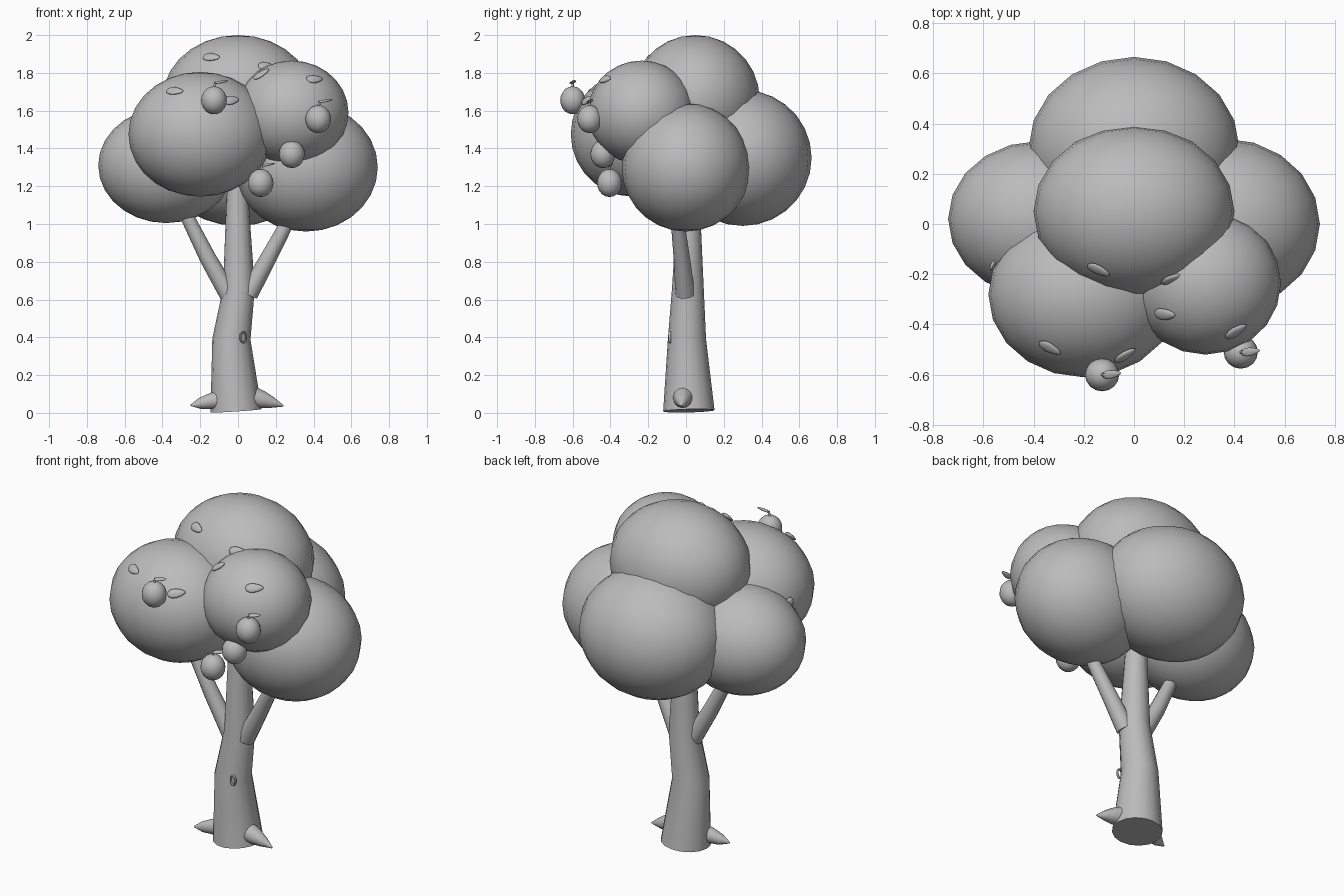
import bpy, bmesh, math
from mathutils import Vector, Matrix

if "Cube" in bpy.data.objects:
    bpy.data.objects.remove(bpy.data.objects["Cube"])

grey = bpy.data.materials.new("plain_grey")
grey.diffuse_color = (0.5, 0.5, 0.5, 1)
grey.use_nodes = True
grey.node_tree.nodes["Principled BSDF"].inputs["Base Color"].default_value = grey.diffuse_color


def finish(name, bm, angle=60):
    bmesh.ops.recalc_face_normals(bm, faces=bm.faces)
    me = bpy.data.meshes.new(name)
    bm.to_mesh(me)
    bm.free()
    me.materials.append(grey)
    ob = bpy.data.objects.new(name, me)
    bpy.context.collection.objects.link(ob)
    bpy.ops.object.select_all(action='DESELECT')
    ob.select_set(True)
    bpy.context.view_layer.objects.active = ob
    bpy.ops.object.shade_smooth_by_angle(angle=math.radians(angle))
    return ob


def ellipsoid(name, centre, radii, seg=20, rings=14):
    bm = bmesh.new()
    bmesh.ops.create_uvsphere(bm, u_segments=seg, v_segments=rings, radius=1,
                              matrix=Matrix.Translation(centre) @ Matrix.Diagonal((*radii, 1)))
    return finish(name, bm)


def tube(name, path, radii, sides=12):
    """Capped tube through the path with one radius per point."""
    pts = [Vector(p) for p in path]
    bm = bmesh.new()
    rings = []
    for i, p in enumerate(pts):
        d = (pts[min(i + 1, len(pts) - 1)] - pts[max(i - 1, 0)]).normalized()
        u = d.cross(Vector((0, 1, 0))).normalized()
        v = d.cross(u)
        rings.append([bm.verts.new(p + radii[i] * (u * math.cos(a) + v * math.sin(a)))
                      for a in (2 * math.pi * k / sides for k in range(sides))])
    for a, b in zip(rings, rings[1:]):
        for k in range(sides):
            n = (k + 1) % sides
            bm.faces.new((a[k], a[n], b[n], b[k]))
    bm.faces.new(rings[0])
    bm.faces.new(rings[-1])
    return finish(name, bm, 45)


def leaf(name, centre, normal, along, length, width, thick):
    """Flat pointed leaf lying across the normal."""
    z = Vector(normal).normalized()
    x = Vector(along)
    x = (x - z * x.dot(z)).normalized()
    y = z.cross(x)
    frame = Matrix((x, y, z)).transposed().to_4x4()
    bm = bmesh.new()
    bmesh.ops.create_uvsphere(bm, u_segments=12, v_segments=8, radius=1)
    for v in bm.verts:
        taper = 1 - 0.3 * v.co.x
        v.co = Vector((v.co.x * length / 2, v.co.y * taper * width / 2, v.co.z * thick / 2))
    bmesh.ops.transform(bm, matrix=Matrix.Translation(centre) @ frame, verts=bm.verts)
    return finish(name, bm)


# Crown of overlapping foliage balls
crown = {
    "top": ((0, .05, 1.66), (.40, .34, .34)),
    "back": ((0, .30, 1.35), (.42, .365, .36)),
    "left": ((-.38, .02, 1.31), (.36, .31, .305)),
    "right": ((.36, 0, 1.30), (.38, .34, .34)),
    "front_left": ((-.20, -.28, 1.475), (.38, .33, .33)),
    "front_right": ((.285, -.235, 1.59), (.30, .285, .275)),
}
for key, (c, r) in crown.items():
    ellipsoid("foliage_" + key, c, r)

# Trunk and two branches
tube("trunk", [(-.01, .015, .011), (-.035, .005, .39), (.005, .01, .66), (-.005, .015, 1.25)],
     [.136, .101, .084, .052], 16)
tube("branch_left", [(-.045, 0, .62), (-.16, -.005, .82), (-.30, -.02, 1.10)], [.05, .044, .034])
tube("branch_right", [(.055, -.005, .63), (.15, -.02, .80), (.29, -.05, 1.06)], [.052, .044, .034])

# Pointed roots
tube("root_left", [(-.09, -.02, .07), (-.14, -.03, .063), (-.20, -.04, .05), (-.25, -.05, .04)],
     [.052, .043, .03, .004])
tube("root_right", [(.09, -.015, .08), (.13, -.018, .07), (.18, -.02, .055), (.24, -.025, .037)],
     [.054, .046, .03, .004])

# Knot ring on the trunk front
bm = bmesh.new()
grid = [[bm.verts.new((.028 + (.016 + .005 * math.cos(b)) * math.cos(a),
                       -.086 + .008 * math.sin(b),
                       .40 + (.027 + .005 * math.cos(b)) * math.sin(a)))
         for b in (math.tau * j / 6 for j in range(6))]
        for a in (math.tau * i / 16 for i in range(16))]
for i in range(16):
    for j in range(6):
        bm.faces.new((grid[i][j], grid[(i + 1) % 16][j],
                      grid[(i + 1) % 16][(j + 1) % 6], grid[i][(j + 1) % 6]))
finish("trunk_knot", bm)

# Fruit, each with a stem and a small leaf
fruits = [(-.127, -.60, 1.655), (.425, -.51, 1.555), (.285, -.44, 1.37), (.12, -.405, 1.217)]
for i, f in enumerate(fruits, 1):
    c = Vector(f)
    ellipsoid(f"fruit_{i}", c, (.068, .066, .074), 16, 10)
    tube(f"fruit_stem_{i}", [c + Vector((0, 0, .06)), c + Vector((.008, 0, .098))], [.008, .006], 8)
    leaf(f"fruit_leaf_{i}", c + Vector((.038, .002, .097)), (-.15, -.25, 1), (1, .15, .15),
         .078, .034, .012)

# Loose leaves lying on the foliage
leaves = [
    ("top", (-.145, -.19, 1.89), (1, .1, -.5)),
    ("top", (.155, -.22, 1.835), (1, 0, .15)),
    ("front_right", (.11, -.37, 1.81), (1, .1, .3)),
    ("front_right", (.405, -.425, 1.765), (1, 0, .5)),
    ("front_left", (-.335, -.495, 1.705), (1, 0, -.5)),
    ("front_left", (-.03, -.53, 1.66), (1, 0, .5)),
    ("front_left", (-.55, -.16, 1.48), (.3, .3, -1)),
]
for i, (ball, p, along) in enumerate(leaves, 1):
    c, r = crown[ball]
    q = Vector([(p[k] - c[k]) / r[k] for k in range(3)]).normalized()
    n = Vector([q[k] / r[k] for k in range(3)]).normalized()
    spot = Vector([c[k] + q[k] * r[k] for k in range(3)]) + n * .005
    leaf(f"crown_leaf_{i}", spot, n, along, .10, .05, .022)
